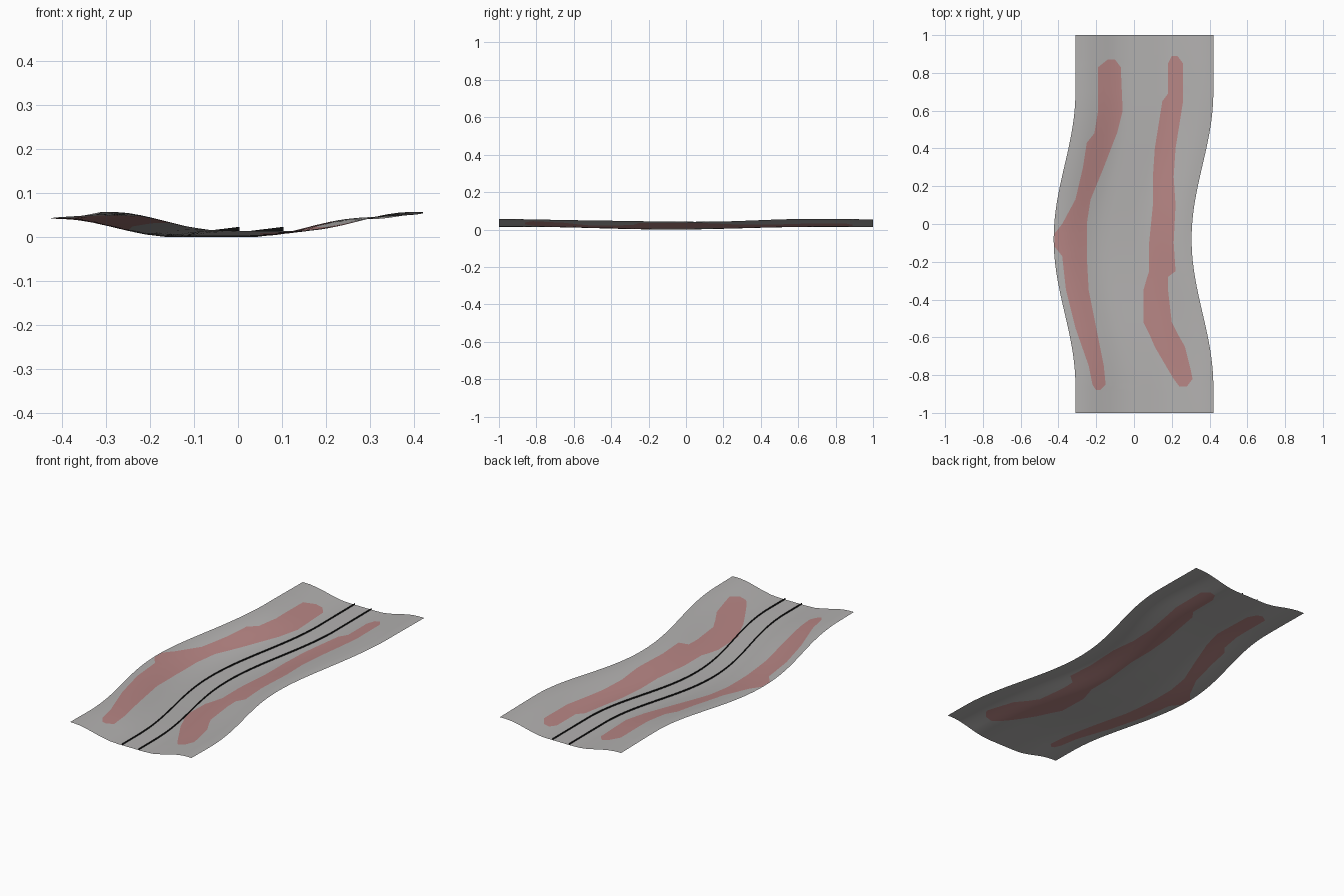
import bpy
import bmesh
from math import cos, pi, sin

default_cube = bpy.data.objects.get("Cube")
if default_cube:
    bpy.data.objects.remove(default_cube, do_unlink=True)


def make_material(name, color):
    material = bpy.data.materials.new(name)
    material.use_nodes = True
    material.diffuse_color = (*color, 1)
    shader = material.node_tree.nodes["Principled BSDF"]
    shader.inputs["Base Color"].default_value = (*color, 1)
    shader.inputs["Roughness"].default_value = 0.9
    return material


stone_grey = make_material("stone grey", (0.45, 0.44, 0.435))
dusty_red = make_material("dusty red", (0.47, 0.235, 0.23))
rail_black = make_material("rail black", (0.01, 0.01, 0.01))

CENTRE = 0.055
HALF_WIDTH = 0.365
ROWS = 200

# Patch outlines in hundredths: along the valley, left edge, right edge
LEFT_PATCH = [
    (-88, -20, -18), (-85, -22, -15), (-75, -24, -16), (-55, -31, -20),
    (-35, -36, -24), (-17, -38, -25), (-12, -42, -25), (-5, -42, -25),
    (0, -38, -25), (13, -31, -23), (30, -27, -16), (43, -25, -11),
    (48, -21, -9), (60, -19, -6), (83, -19, -7), (87, -14, -10),
]
RIGHT_PATCH = [
    (-86, 24, 28), (-82, 21, 31), (-77, 18, 30), (-65, 11, 27),
    (-58, 8, 23), (-52, 5, 20), (-35, 5, 18), (-28, 7, 18),
    (-25, 8, 22), (-10, 8, 21), (10, 10, 22), (25, 10, 21),
    (40, 11, 22), (65, 15, 26), (69, 18, 26), (85, 18, 26), (89, 20, 23),
]


def bend(y):
    """Strength of the bend: one in the middle, zero on the straight ends."""
    t = (y + 0.08) / 0.78
    return 0.5 * (1 + cos(pi * t)) if abs(t) < 1 else 0


def shift(y):
    return -0.115 * bend(y)


def smooth_step(a, b, value):
    t = min(max((value - a) / (b - a), 0), 1)
    return t * t * (3 - 2 * t)


def ground_height(x, y):
    """Flat valley floor with raised banks, dipping at the bend."""
    offset = x - shift(y) - CENTRE
    bank = smooth_step(0.09, 0.34, abs(offset))
    ripple = 0.002 * sin(7 * y + 9 * offset) * bank
    return 0.041 * bank + 0.014 * (1 - bend(y)) + ripple


def outline(table, y):
    """Interpolated patch edges at one row."""
    y = min(max(y * 100, table[0][0]), table[-1][0])
    for (y0, a0, b0), (y1, a1, b1) in zip(table, table[1:]):
        if y <= y1:
            t = (y - y0) / (y1 - y0)
            return (a0 + (a1 - a0) * t) / 100, (b0 + (b1 - b0) * t) / 100


def in_range(table, y):
    return table[0][0] < y * 100 < table[-1][0]


def finish(name, bm, materials):
    mesh = bpy.data.meshes.new(name)
    bm.to_mesh(mesh)
    bm.free()
    for material in materials:
        mesh.materials.append(material)
    obj = bpy.data.objects.new(name, mesh)
    bpy.context.collection.objects.link(obj)
    return obj


def row_positions():
    return [-1 + 2 * i / ROWS for i in range(ROWS + 1)]


# Ground sheet: columns follow the patch edges so the outlines stay clean
def build_ground():
    sections = (4, 4, 8, 4, 6)
    section_of = [s for s, count in enumerate(sections) for _ in range(count)]
    bm = bmesh.new()
    rows = []
    for y in row_positions():
        left = shift(y) + CENTRE - HALF_WIDTH
        right = left + 2 * HALF_WIDTH
        l0, l1 = outline(LEFT_PATCH, y)
        r0, r1 = outline(RIGHT_PATCH, y)
        stops = [left, max(l0, left + 0.001), l1, r0, r1, right]
        xs = [left]
        for a, b, count in zip(stops, stops[1:], sections):
            xs += [a + (b - a) * k / count for k in range(1, count + 1)]
        rows.append([bm.verts.new((x, y, ground_height(x, y))) for x in xs])
    patches = {1: LEFT_PATCH, 3: RIGHT_PATCH}
    for near, far in zip(rows, rows[1:]):
        middle = (near[0].co.y + far[0].co.y) / 2
        for k, section in enumerate(section_of):
            face = bm.faces.new((near[k], near[k + 1], far[k + 1], far[k]))
            face.smooth = True
            if section in patches and in_range(patches[section], middle):
                face.material_index = 1
    return finish("valley_ground", bm, [stone_grey, dusty_red])


# Rails: thin upright ribbons that follow the bend
def build_rail(name, x_offset):
    bm = bmesh.new()
    previous = None
    for y in row_positions():
        x = shift(y) + x_offset
        z = ground_height(x, y)
        pair = [bm.verts.new((x, y, z + h)) for h in (0, 0.009)]
        if previous:
            bm.faces.new((previous[0], pair[0], pair[1], previous[1]))
        previous = pair
    return finish(name, bm, [rail_black])


build_ground()
build_rail("right_rail", 0.003)
build_rail("left_rail", 0.103)
